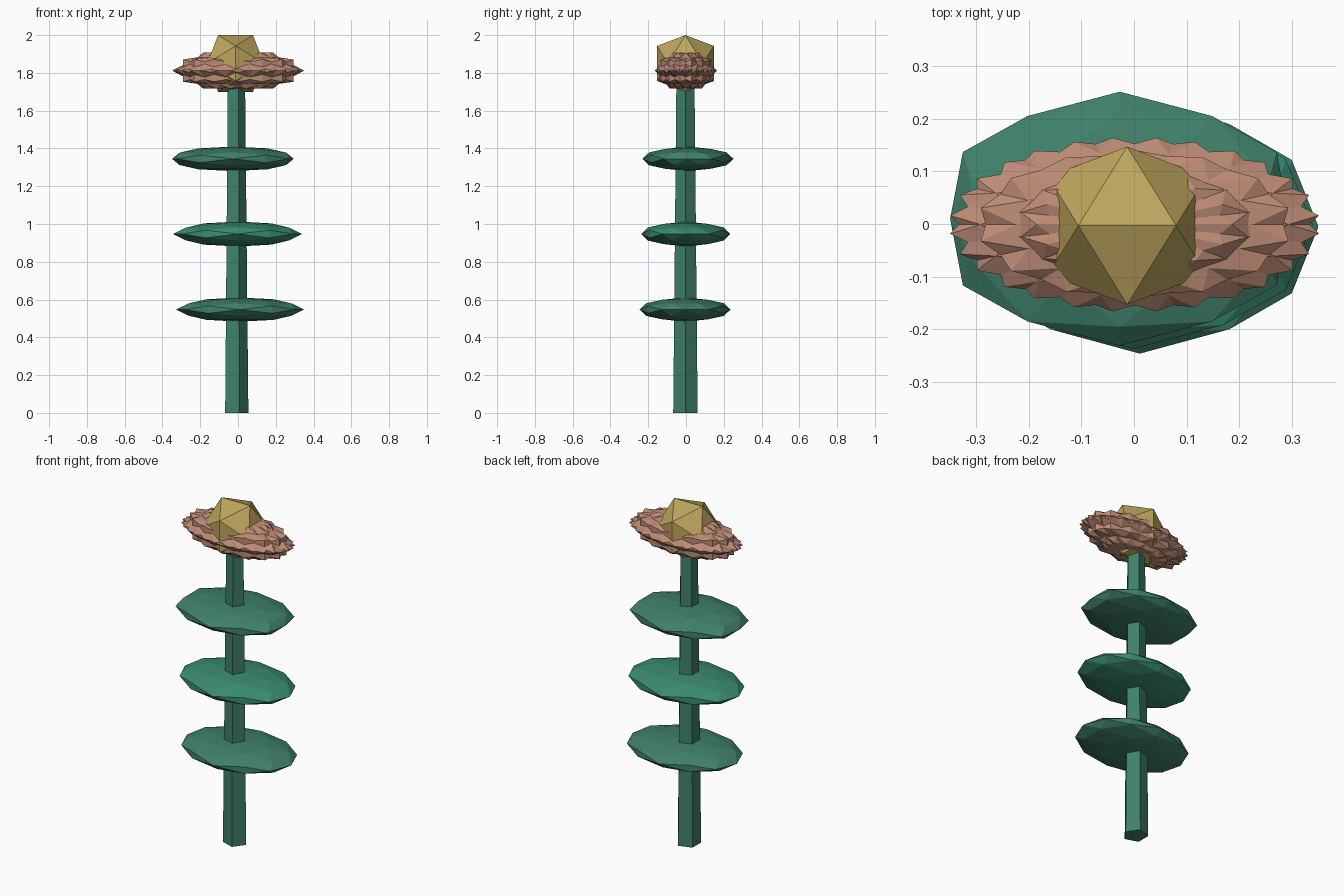
import bpy, bmesh, math
from mathutils import Vector, Matrix

if "Cube" in bpy.data.objects:
    bpy.data.objects.remove(bpy.data.objects["Cube"])

PHI = (1 + 5 ** 0.5) / 2


def material(name, rgb):
    m = bpy.data.materials.new(name)
    m.diffuse_color = (*rgb, 1)
    m.use_nodes = True
    m.node_tree.nodes["Principled BSDF"].inputs["Base Color"].default_value = m.diffuse_color
    return m


GREEN = material("stem_green", (0.05, 0.22, 0.145))
LEAF = material("leaf_green", (0.042, 0.26, 0.17))
PINK = material("petal_pink", (0.51, 0.26, 0.18))
GOLD = material("centre_gold", (0.51, 0.38, 0.11))


def finish(name, bm, mat):
    bmesh.ops.recalc_face_normals(bm, faces=bm.faces)
    me = bpy.data.meshes.new(name)
    bm.to_mesh(me)
    bm.free()
    me.materials.append(mat)
    ob = bpy.data.objects.new(name, me)
    bpy.context.collection.objects.link(ob)
    return ob


def ico(name, centre, size, mat, detail=0, turn=0.0, clip=1.0):
    """Icosahedron with an edge on top, turned about z before it is stretched."""
    bm = bmesh.new()
    for a in (-1, 1):
        for b in (-PHI, PHI):
            for p in ((a, 0, b), (0, b, a), (b, a, 0)):
                bm.verts.new(Vector(p).normalized())
    bmesh.ops.convex_hull(bm, input=bm.verts)
    if detail:
        bmesh.ops.subdivide_edges(bm, edges=bm.edges[:], cuts=1, use_grid_fill=True)
        for v in bm.verts:
            v.co.normalize()
    bm.transform(Matrix.Rotation(turn, 4, 'Z'))
    for v in bm.verts:
        v.co.x = max(-clip, min(clip, v.co.x))
    bm.transform(Matrix.Translation(centre) @ Matrix.Diagonal((*size, 1)))
    return finish(name, bm, mat)


# Five-sided tapering stem
bm = bmesh.new()
bmesh.ops.create_cone(bm, cap_ends=True, segments=5, radius1=0.068, radius2=0.05, depth=1.8,
                      matrix=Matrix.Translation((-0.013, -0.003, 0.9))
                      @ Matrix.Rotation(-math.pi / 2, 4, 'Z'))
finish("stem", bm, GREEN)

# Three flat leaf tiers; the top one has blunt ends
ico("leaf_lower", (0.011, -0.005, 0.547), (0.339, 0.241, 0.064), GREEN, 1)
ico("leaf_middle", (-0.002, -0.001, 0.947), (0.341, 0.236, 0.066), LEAF, 1)
ico("leaf_upper", (-0.027, 0.010, 1.345), (0.35, 0.241, 0.065), GREEN, 1, clip=0.92)

# Spiky flower head of seven turned petals
for i in range(7):
    ico(f"petal_{i + 1}", (0.001, -0.001, 1.812), (0.352, 0.166, 0.112), PINK,
        turn=i * math.tau / 7)

# Golden centre, rising above the petals
ico("flower_centre", (-0.013, -0.003, 1.85), (0.1763,) * 3, GOLD)
